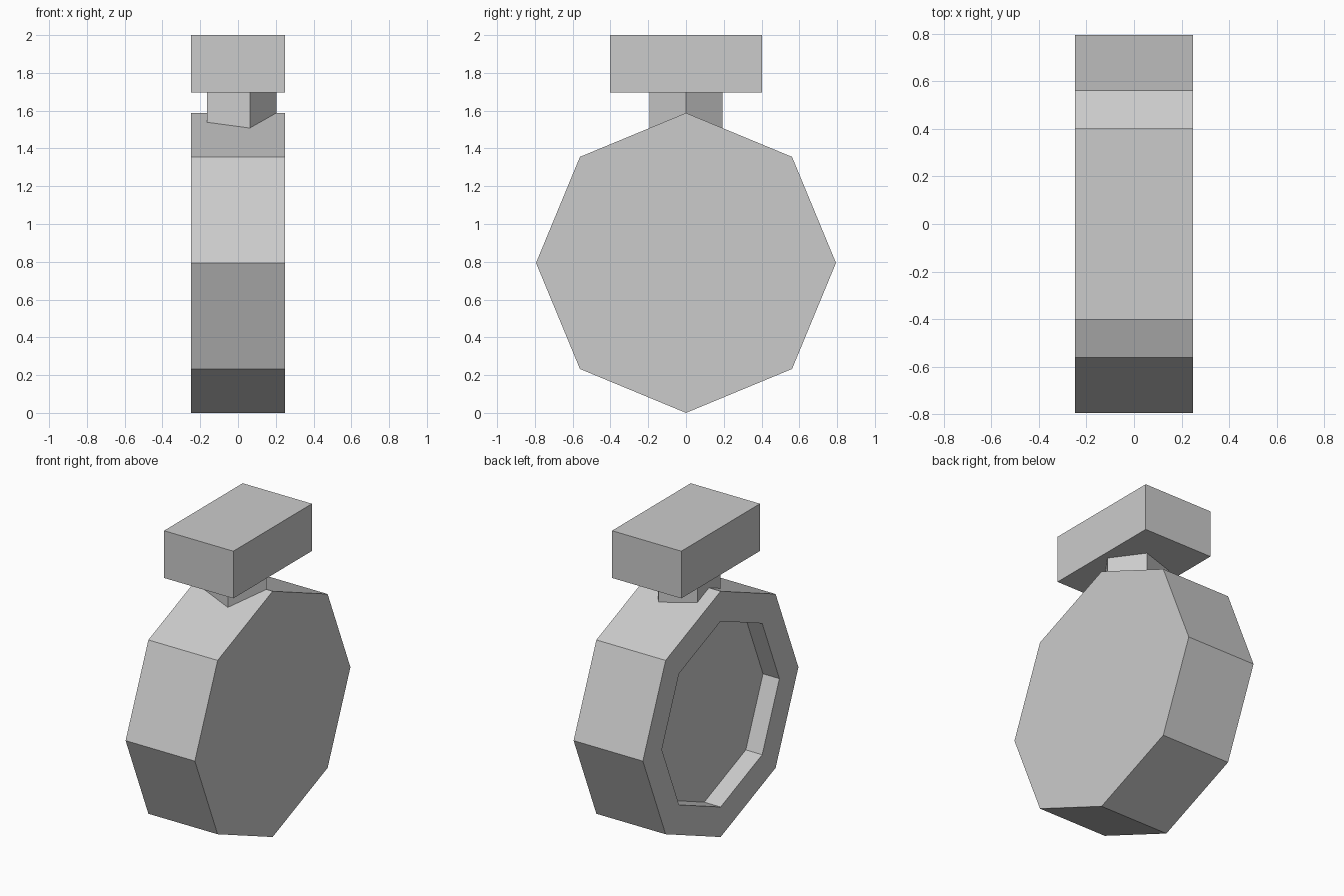
import bpy, bmesh
from math import cos, sin, tau

if "Cube" in bpy.data.objects:
    bpy.data.objects.remove(bpy.data.objects["Cube"])

R, HALF = 0.794, 0.2475          # body radius, half thickness


def make_object(name, bm):
    bmesh.ops.recalc_face_normals(bm, faces=bm.faces)
    mesh = bpy.data.meshes.new(name)
    bm.to_mesh(mesh)
    bm.free()
    obj = bpy.data.objects.new(name, mesh)
    bpy.context.collection.objects.link(obj)
    return obj


def ring(bm, sides, place):
    return [bm.verts.new(place(cos(tau * i / sides), sin(tau * i / sides)))
            for i in range(sides)]


def loft(name, rings, bm):
    # Bridge consecutive rings and close both ends
    for a, b in zip(rings, rings[1:]):
        n = len(a)
        for i in range(n):
            j = (i + 1) % n
            bm.faces.new((a[i], a[j], b[j], b[i]))
    bm.faces.new(rings[0])
    bm.faces.new(rings[-1])
    return make_object(name, bm)


# Octagonal body with a shallow recess on the -x side
bm = bmesh.new()
profile = [(HALF, R), (-HALF, R), (-HALF, 0.6), (-HALF + 0.117, 0.6)]
rings = [ring(bm, 8, lambda c, s, x=x, r=r: (x, r * c, R + r * s)) for x, r in profile]
loft("octagonal_body", rings, bm)

# Five-sided neck, sunk into the body
bm = bmesh.new()
rings = [ring(bm, 5, lambda c, s, z=z: (0.203 * c, 0.203 * s, z)) for z in (1.49, 1.697)]
loft("neck", rings, bm)

# Block-shaped cap
bm = bmesh.new()
bmesh.ops.create_cube(bm, size=1)
bmesh.ops.scale(bm, vec=(2 * HALF, 0.803, 0.305), verts=bm.verts)
bmesh.ops.translate(bm, vec=(0, 0, 1.8475), verts=bm.verts)
make_object("cap", bm)
